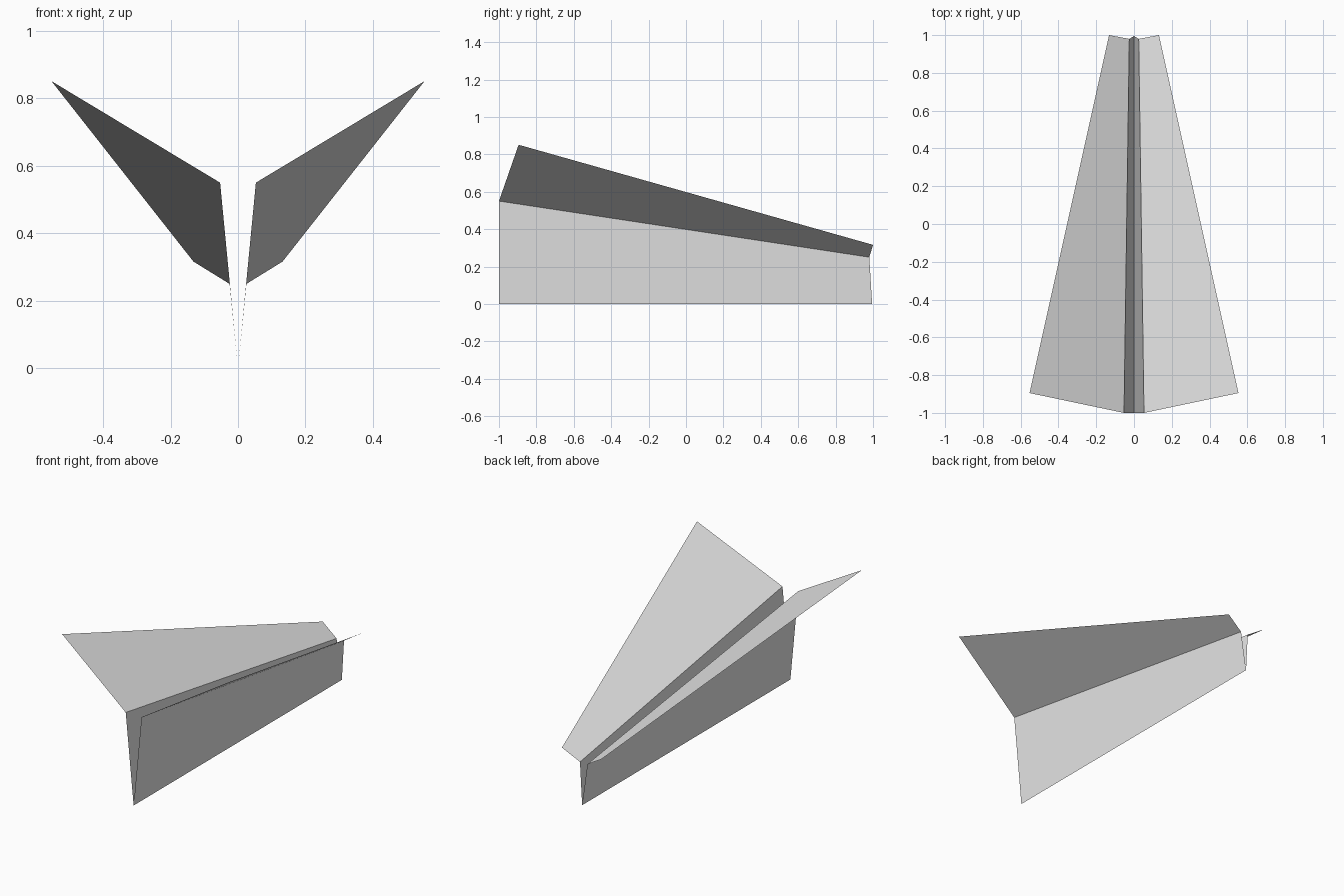
import bpy
import bmesh

cube = bpy.data.objects.get("Cube")
if cube:
    bpy.data.objects.remove(cube, do_unlink=True)

# Paper material
paper = bpy.data.materials.new("light_grey_paper")
paper.use_nodes = True
grey = (0.8, 0.8, 0.8, 1.0)
paper.diffuse_color = grey
paper.node_tree.nodes["Principled BSDF"].inputs["Base Color"].default_value = grey

# Fold lines of one half, each given as (tail point, nose point)
keel_fold = ((0, -1, 0), (0, 0.995, 0))
wing_fold = ((0.053, -1, 0.55), (0.025, 0.98, 0.25))
wing_edge = ((0.553, -0.895, 0.851), (0.132, 1, 0.316))


def sheet(name, inner, outer, side):
    """Flat paper panel between two fold lines, on the given side."""
    bm = bmesh.new()
    corners = [inner[0], inner[1], outer[1], outer[0]]
    verts = [bm.verts.new((x * side, y, z)) for x, y, z in corners]
    face = bm.faces.new(verts)
    bm.normal_update()
    # Upper, inward side of each sheet is the front of its face
    if face.normal.x * side > 0:
        face.normal_flip()
    mesh = bpy.data.meshes.new(name)
    bm.to_mesh(mesh)
    bm.free()
    mesh.materials.append(paper)
    obj = bpy.data.objects.new(name, mesh)
    bpy.context.collection.objects.link(obj)


# Body panel and wing on each side
for label, side in (("left", 1), ("right", -1)):
    sheet(label + "_body_panel", keel_fold, wing_fold, side)
    sheet(label + "_wing", wing_fold, wing_edge, side)
